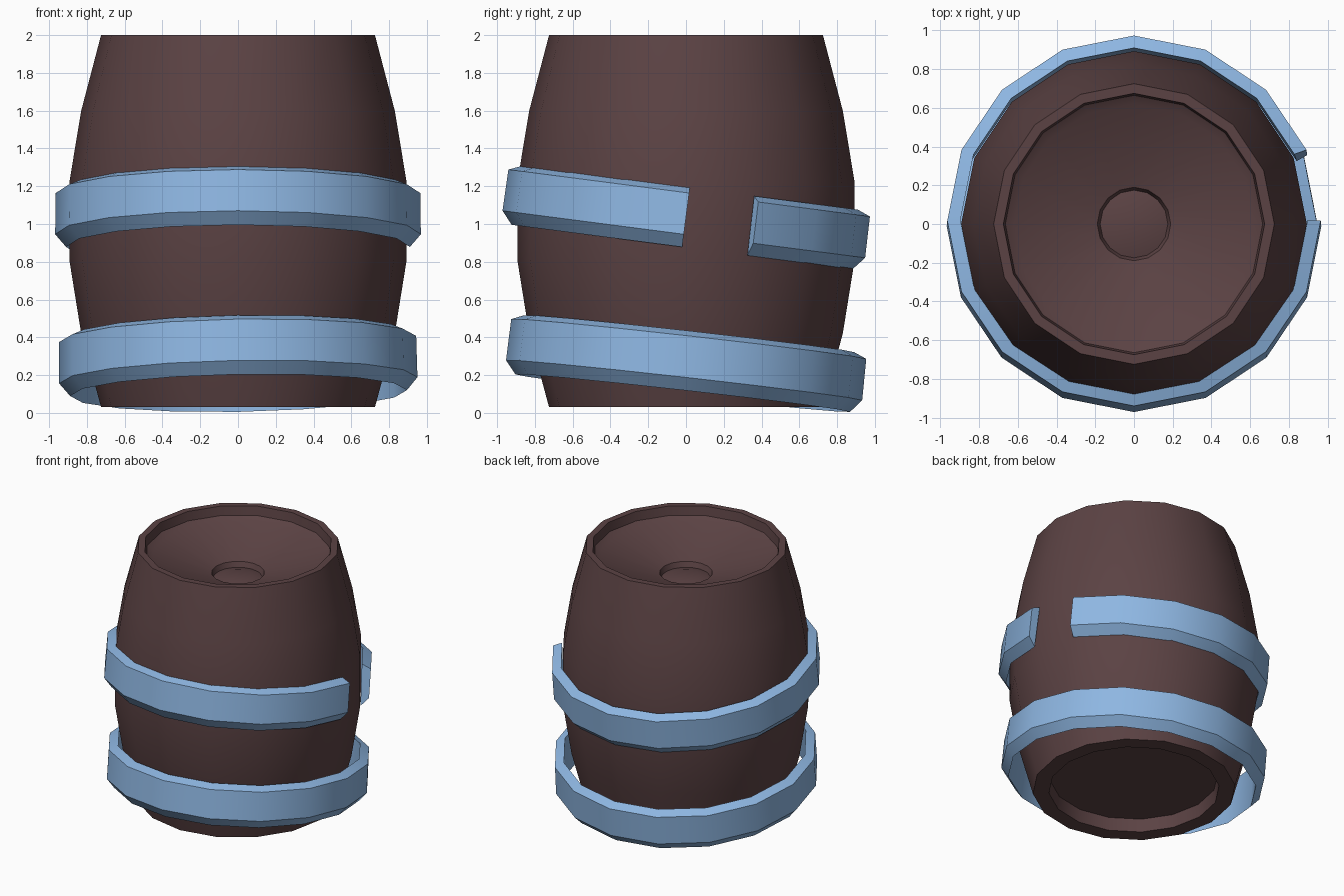
import bpy, bmesh
from math import cos, sin, tau, radians

if "Cube" in bpy.data.objects:
    bpy.data.objects.remove(bpy.data.objects["Cube"])

SIDES = 16


def material(name, color):
    m = bpy.data.materials.new(name)
    m.diffuse_color = (*color, 1)
    m.use_nodes = True
    m.node_tree.nodes["Principled BSDF"].inputs["Base Color"].default_value = m.diffuse_color
    return m


def lathe(name, profile, mat, closed=False, steps=SIDES, start=0):
    """Spin an (r, z) profile around z; a partial spin gets end caps."""
    bm = bmesh.new()
    full = steps == SIDES
    rings = []
    for i in range(steps + (not full)):
        a = tau * (start + i) / SIDES
        rings.append([bm.verts.new((r * cos(a), r * sin(a), z)) for r, z in profile])
    n = len(profile)
    for i in range(steps):
        a, b = rings[i], rings[(i + 1) % len(rings)]
        for j in range(n if closed else n - 1):
            k = (j + 1) % n
            bm.faces.new((a[j], b[j], b[k], a[k]))
    if not full:
        bm.faces.new(rings[0])
        bm.faces.new(rings[-1])
    if not closed:
        bm.faces.new([r[0] for r in rings])
        bm.faces.new([r[-1] for r in rings])
    bmesh.ops.recalc_face_normals(bm, faces=bm.faces)
    me = bpy.data.meshes.new(name)
    bm.to_mesh(me)
    bm.free()
    ob = bpy.data.objects.new(name, me)
    bpy.context.collection.objects.link(ob)
    me.materials.append(mat)
    bpy.ops.object.select_all(action='DESELECT')
    ob.select_set(True)
    bpy.context.view_layer.objects.active = ob
    bpy.ops.object.shade_smooth_by_angle(angle=radians(32))
    return ob


wood = material("dark_wood", (0.105, 0.055, 0.057))
metal = material("blue_metal", (0.27, 0.47, 0.76))

# Barrel body: recessed base, bulging staves, rim, dished lid with a centre dimple
lathe("barrel", [
    (0.60, 0.13), (0.61, 0.03), (0.725, 0.03), (0.83, 0.42), (0.893, 0.81),
    (0.893, 1.22), (0.83, 1.60), (0.725, 2.0), (0.675, 2.0), (0.665, 1.93),
    (0.62, 1.90), (0.19, 1.785), (0.175, 1.745), (0.10, 1.765)], wood)

# Hoop cross-section: bevelled outer face
hoop = [(0.897, 0.158), (0.965, 0.13), (0.968, -0.09), (0.91, -0.158)]

# Upper hoop, with one segment broken out on the right
upper = lathe("upper_hoop", hoop, metal, True, SIDES - 1, 1)
upper.location.z = 1.035
upper.rotation_euler = (radians(-7.4), 0, 0)

# Lower hoop, whole but slipped down and tilted
lower = lathe("lower_hoop", [(r * 0.98, z) for r, z in hoop], metal, True)
lower.location.z = 0.262
lower.rotation_euler = (radians(-6.4), radians(-1), 0)
